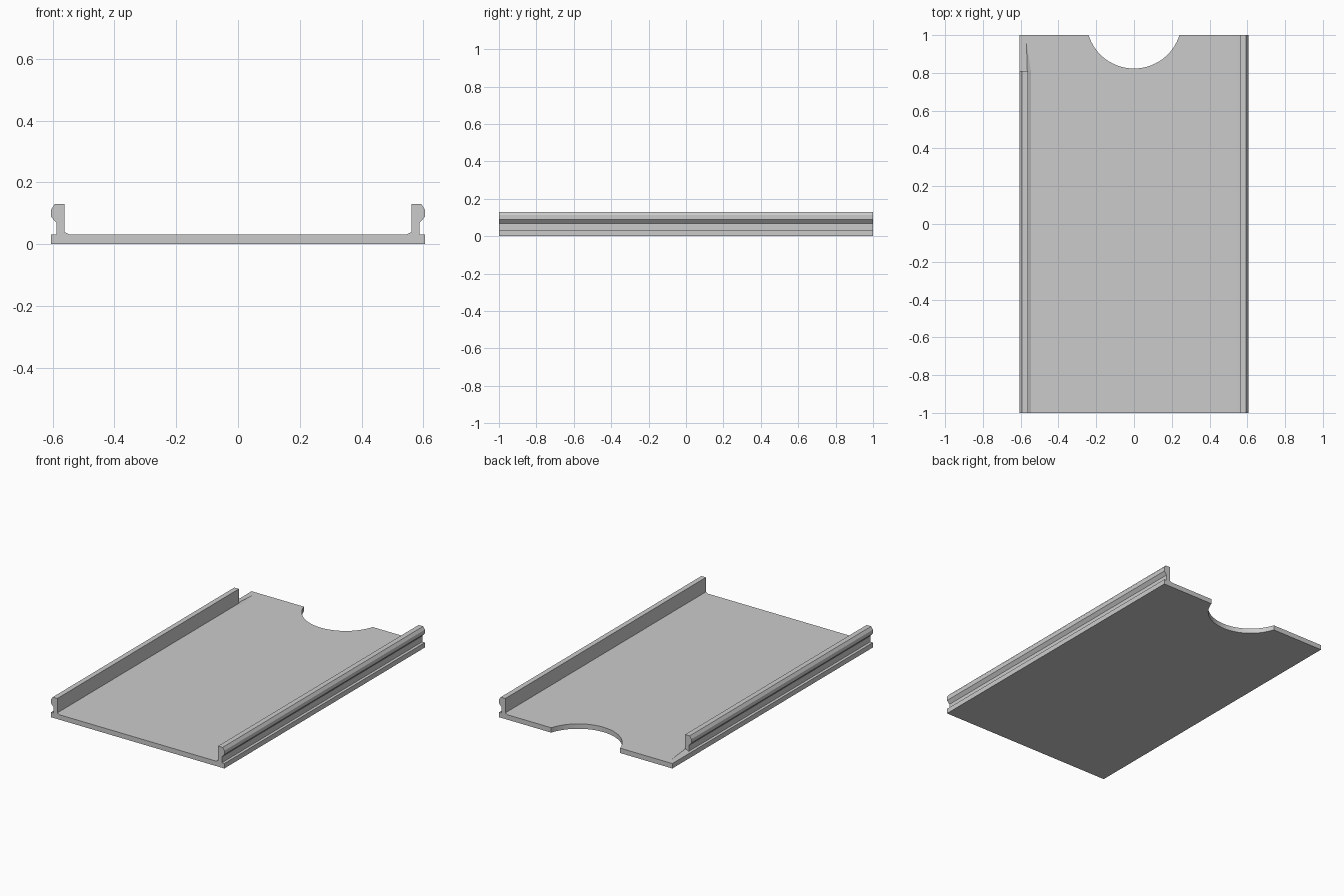
import bpy, bmesh, math

cube = bpy.data.objects.get("Cube")
if cube:
    bpy.data.objects.remove(cube, do_unlink=True)

grey = bpy.data.materials.new("plain_grey")
grey.use_nodes = True
COLOUR = (0.6, 0.6, 0.6, 1)
grey.diffuse_color = COLOUR
grey.node_tree.nodes["Principled BSDF"].inputs["Base Color"].default_value = COLOUR

HALF_W, HALF_L, THICK = 0.605, 1.0, 0.031
SHORT_END = 0.81


def loft(name, start, end):
    """Closed solid between two matching outlines."""
    bm = bmesh.new()
    a = [bm.verts.new(p) for p in start]
    b = [bm.verts.new(p) for p in end]
    bm.faces.new(a)
    bm.faces.new(b[::-1])
    for i in range(len(a)):
        j = (i + 1) % len(a)
        bm.faces.new((a[j], a[i], b[i], b[j]))
    bmesh.ops.recalc_face_normals(bm, faces=bm.faces)
    mesh = bpy.data.meshes.new(name)
    bm.to_mesh(mesh)
    bm.free()
    mesh.materials.append(grey)
    obj = bpy.data.objects.new(name, mesh)
    bpy.context.collection.objects.link(obj)
    return obj


def bar(name, profile, side, y0, y1):
    """Extrude an x-z profile along y, mirrored by side."""
    return loft(name, [(side * x, y0, z) for x, z in profile],
                [(side * x, y1, z) for x, z in profile])


# Base plate with a round thumb notch in the back edge
radius, centre_y, steps = 0.252, 1.075, 32
half_angle = math.acos((centre_y - HALF_L) / radius)
outline = [(-HALF_W, HALF_L), (-HALF_W, -HALF_L), (HALF_W, -HALF_L), (HALF_W, HALF_L)]
for i in range(steps + 1):
    t = half_angle * (1 - 2 * i / steps)
    outline.append((radius * math.sin(t), centre_y - radius * math.cos(t)))
loft("base_plate", [(x, y, 0) for x, y in outline], [(x, y, THICK) for x, y in outline])

# Side rails with a bulging outer lip; the right one stops short
rail = [(0.561, 0.03), (0.587, 0.03), (0.587, 0.068), (0.605, 0.088),
        (0.605, 0.112), (0.593, 0.13), (0.561, 0.13)]
bar("left_rail", rail, 1, -HALF_L, HALF_L)
bar("right_rail", rail, -1, -HALF_L, SHORT_END)

# Low ridges at the foot of each rail
ridge = [(0.544, 0.03), (0.587, 0.03), (0.565, 0.041)]
bar("left_ridge", ridge, 1, -HALF_L, HALF_L)
bar("right_ridge", ridge, -1, -HALF_L, SHORT_END)

# Tapered end of the right ridge beyond the short rail
loft("right_ridge_tip", [(-x, SHORT_END, z) for x, z in ridge],
     [(-0.57 - 0.1 * (x - 0.565), 0.97, 0.03 + 0.1 * (z - 0.03)) for x, z in ridge])
